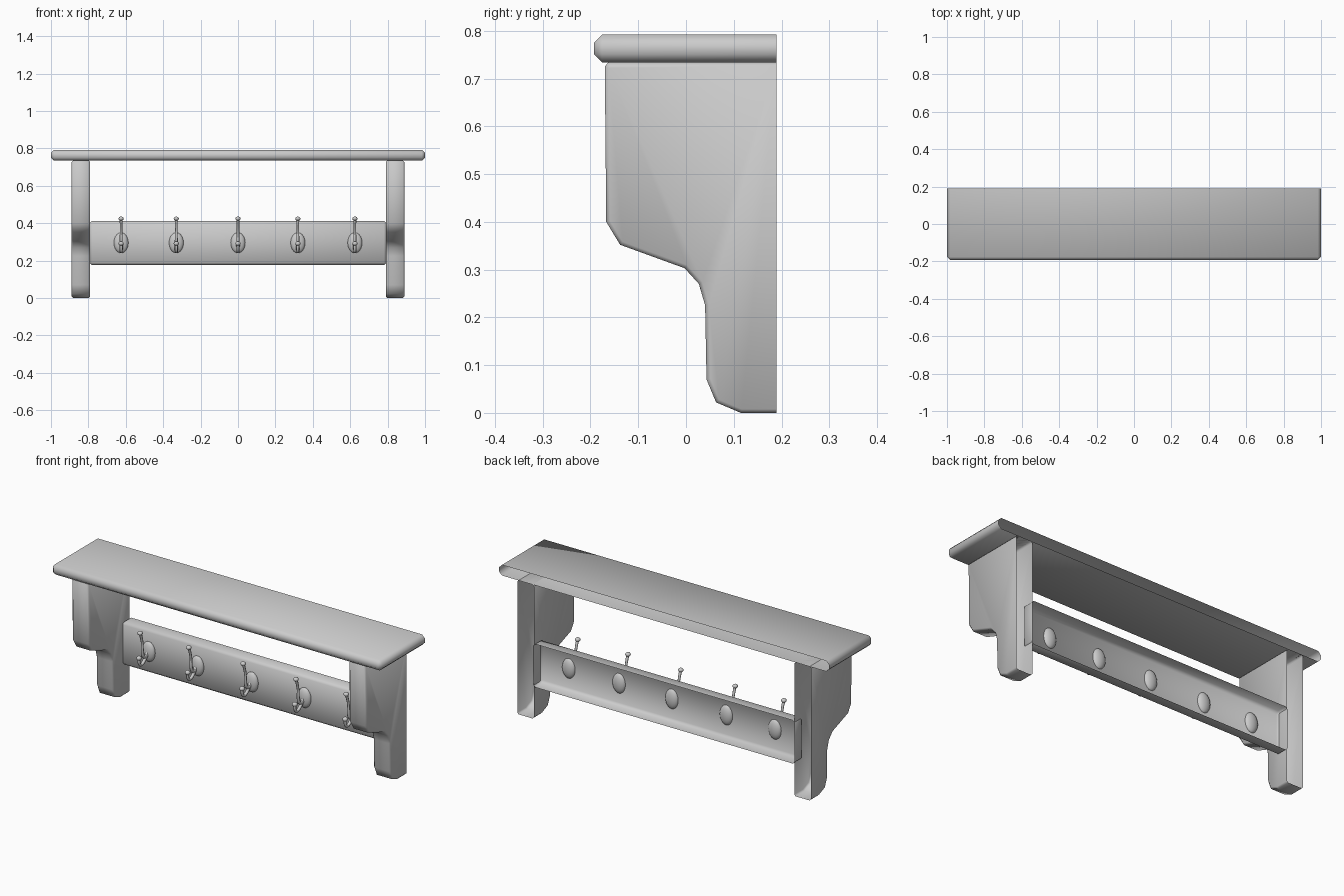
import bpy, bmesh, math

if "Cube" in bpy.data.objects:
    bpy.data.objects.remove(bpy.data.objects["Cube"])

BACK = 0.19


def smooth(ob):
    bpy.ops.object.select_all(action='DESELECT')
    ob.select_set(True)
    bpy.context.view_layer.objects.active = ob
    bpy.ops.object.shade_smooth_by_angle(angle=math.radians(50))


def board(name, profile, x0, x1, bevel, bevel_cross=True):
    """Extrude a (y, z) profile along x, bevel it, and leave the wall side open."""
    bm = bmesh.new()
    face = bm.faces.new([bm.verts.new((x0, y, z)) for y, z in profile])
    ext = bmesh.ops.extrude_face_region(bm, geom=[face])
    for v in [g for g in ext['geom'] if isinstance(g, bmesh.types.BMVert)]:
        v.co.x = x1
    bmesh.ops.recalc_face_normals(bm, faces=bm.faces)

    def wanted(e):
        a, b = (v.co for v in e.verts)
        on_back = min(a.y, b.y) > BACK - 1e-4
        across = abs(a.x - b.x) > 1e-4
        return not on_back and (bevel_cross or not across)

    bmesh.ops.bevel(bm, geom=[e for e in bm.edges if wanted(e)], offset=bevel,
                    segments=1, profile=0.5, affect='EDGES')
    back = [f for f in bm.faces if all(v.co.y > BACK - 1e-4 for v in f.verts)]
    bmesh.ops.delete(bm, geom=back, context='FACES')
    me = bpy.data.meshes.new(name)
    bm.to_mesh(me)
    bm.free()
    ob = bpy.data.objects.new(name, me)
    bpy.context.collection.objects.link(ob)
    smooth(ob)
    return ob


def rect(y0, z0, z1):
    return [(BACK, z0), (y0, z0), (y0, z1), (BACK, z1)]


def ball(name, loc, scale, seg=16, rings=10):
    bpy.ops.mesh.primitive_uv_sphere_add(segments=seg, ring_count=rings, radius=1, location=loc)
    ob = bpy.context.object
    ob.name = name
    ob.scale = scale
    smooth(ob)


def arm(name, x, path):
    """Tapered round rod through (y, z, radius) points."""
    cu = bpy.data.curves.new(name, 'CURVE')
    cu.dimensions = '3D'
    cu.bevel_depth = 1.0
    cu.bevel_resolution = 2
    cu.use_fill_caps = True
    sp = cu.splines.new('NURBS')
    sp.points.add(len(path) - 1)
    for p, (y, z, r) in zip(sp.points, path):
        p.co = (x, y, z, 1)
        p.radius = r
    sp.order_u = 3
    sp.use_endpoint_u = True
    sp.resolution_u = 4
    bpy.context.collection.objects.link(bpy.data.objects.new(name, cu))


# Top shelf
board('shelf_top', rect(-0.193, 0.734, 0.792), -1, 1, 0.017)

# Side brackets with stepped outline
outline = [(BACK, 0.002), (0.115, 0.002), (0.063, 0.022), (0.043, 0.07), (0.04, 0.225),
           (0.027, 0.27), (-0.003, 0.303), (-0.138, 0.352), (-0.167, 0.40),
           (-0.17, 0.725), (-0.163, 0.734), (BACK, 0.734)]
outline = [(y, 0.0 if z == 0.002 else z) for y, z in outline]
for side, x0 in (('left', -0.89), ('right', 0.79)):
    board('bracket_' + side, outline, x0, x0 + 0.1, 0.008, bevel_cross=False)

# Hook rail
RAIL = 0.122
board('hook_rail', rect(RAIL, 0.175, 0.412), -0.795, 0.795, 0.014)

# Coat hooks: oval plate, tall upper arm, short lower arm, knobs
for i, x in enumerate((-0.625, -0.33, 0, 0.32, 0.625), 1):
    ball(f'hook_plate_{i}', (x, RAIL - 0.002, 0.295), (0.039, 0.022, 0.055), 16, 10)
    arm(f'hook_upper_arm_{i}', x, [(0.115, 0.285, .010), (0.075, 0.27, .009), (0.062, 0.32, .008),
                                   (0.066, 0.37, .006), (0.045, 0.425, .008)])
    arm(f'hook_lower_arm_{i}', x, [(0.11, 0.30, .010), (0.085, 0.26, .009), (0.055, 0.243, .008),
                                   (0.033, 0.258, .007), (0.035, 0.288, .008)])
    ball(f'hook_upper_knob_{i}', (x, 0.045, 0.424), (0.014, 0.014, 0.011), 12, 8)
    ball(f'hook_lower_knob_{i}', (x, 0.035, 0.291), (0.014, 0.014, 0.012), 12, 8)
